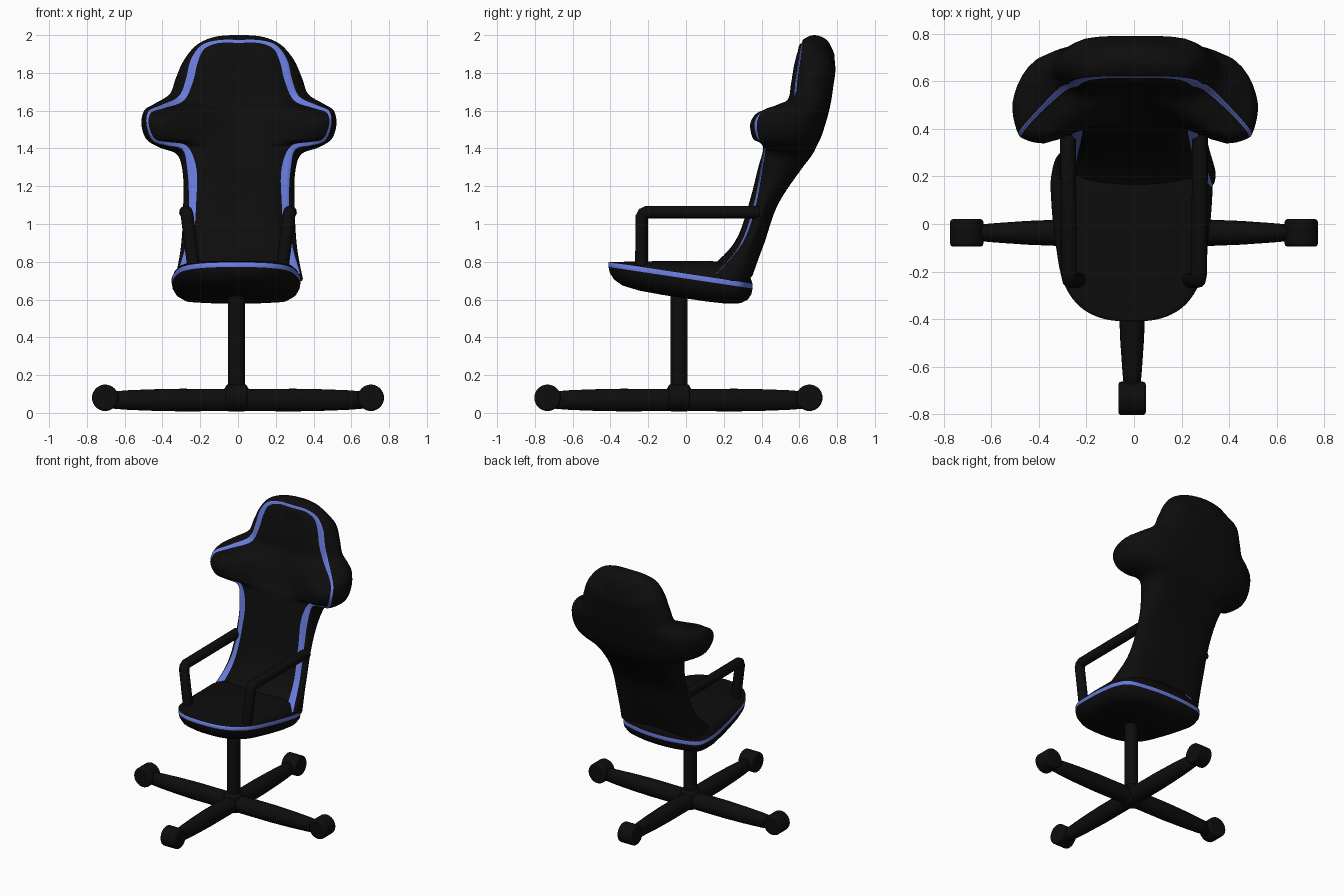
import bpy, bmesh, math
from mathutils import Vector as V

if "Cube" in bpy.data.objects:
    bpy.data.objects.remove(bpy.data.objects["Cube"])


def material(name, rgb):
    m = bpy.data.materials.new(name)
    m.diffuse_color = (*rgb, 1)
    m.use_nodes = True
    m.node_tree.nodes["Principled BSDF"].inputs["Base Color"].default_value = m.diffuse_color
    return m


BLACK = material("black", (0.004, 0.004, 0.004))
BLUE = material("blue", (0.14, 0.2, 0.72))


def spline(pts, n, first, last):
    """Centripetal Catmull-Rom through pts, n samples per span."""
    p = [first] + pts + [last]
    out = []
    for i in range(1, len(p) - 2):
        a, b, c, d = p[i - 1:i + 3]
        t = [0.0]
        for u, v in ((a, b), (b, c), (c, d)):
            t.append(t[-1] + max((v - u).length, 1e-4) ** 0.5)
        for k in range(n):
            s = t[1] + (t[2] - t[1]) * k / n
            mix = lambda u, v, i, j: u + (v - u) * ((s - t[i]) / (t[j] - t[i]))
            ab, bc, cd = mix(a, b, 0, 1), mix(b, c, 1, 2), mix(c, d, 2, 3)
            out.append(mix(mix(ab, bc, 0, 2), mix(bc, cd, 1, 3), 1, 2))
    return out + [pts[-1]]


def flip(p):
    return V((-p.x, p.y, p.z))


def sheet(name, rows, blue=(0, 0), mirror=True, loc=(0, 0, 0), rot=0):
    """Grid surface; cells in columns blue[0]..blue[1] are piping."""
    bm = bmesh.new()
    g = [[bm.verts.new(p) for p in r] for r in rows]
    for r0, r1 in zip(g, g[1:]):
        for j in range(len(r0) - 1):
            f = bm.faces.new((r0[j], r0[j + 1], r1[j + 1], r1[j]))
            f.material_index = int(blue[0] <= j < blue[1])
            f.smooth = True
    if mirror:
        geom = bmesh.ops.duplicate(bm, geom=bm.verts[:] + bm.edges[:] + bm.faces[:])["geom"]
        for v in geom:
            if isinstance(v, bmesh.types.BMVert):
                v.co.x *= -1
    bmesh.ops.remove_doubles(bm, verts=bm.verts[:], dist=0.0005)
    bmesh.ops.recalc_face_normals(bm, faces=bm.faces[:])
    me = bpy.data.meshes.new(name)
    bm.to_mesh(me)
    bm.free()
    ob = bpy.data.objects.new(name, me)
    bpy.context.collection.objects.link(ob)
    me.materials.append(BLACK)
    me.materials.append(BLUE)
    ob.location, ob.rotation_euler.z = loc, rot
    return ob


# Backrest: silhouette x,z / piping x,y,z / piping width, from top to bottom
EDGE = [(0, 2.0, 0, .62, 1.975, .016), (.13, 1.99, .12, .62, 1.972, .016),
        (.22, 1.95, .2, .615, 1.945, .025), (.29, 1.87, .255, .605, 1.87, .04),
        (.335, 1.77, .28, .59, 1.77, .04), (.365, 1.69, .315, .575, 1.68, .035),
        (.45, 1.635, .41, .48, 1.63, .02), (.5, 1.6, .48, .40, 1.595, .015),
        (.515, 1.53, .49, .375, 1.53, .012), (.49, 1.45, .455, .39, 1.44, .015),
        (.42, 1.405, .38, .41, 1.415, .02), (.33, 1.37, .30, .42, 1.395, .03),
        (.30, 1.29, .275, .405, 1.3, .048), (.295, 1.1, .265, .37, 1.1, .038),
        (.305, .9, .28, .30, .9, .038), (.335, .70, .325, .16, .735, .055)]
# Panel y / centre z / centre front y / centre back y
CENTRE = [(.60, 1.9, .59, .785), (.60, 1.87, .588, .787), (.59, 1.84, .58, .79),
          (.575, 1.8, .57, .79), (.56, 1.73, .56, .78), (.54, 1.66, .55, .77),
          (.44, 1.61, .53, .76), (.37, 1.57, .51, .75), (.34, 1.52, .49, .735),
          (.355, 1.46, .46, .715), (.39, 1.42, .43, .695), (.41, 1.37, .41, .67),
          (.385, 1.29, .385, .61), (.335, 1.1, .335, .485), (.265, .9, .255, .415),
          (.12, .74, .10, .355)]
ctrl = []
for i, ((w, wz, sx, sy, sz, wd), (py, zc, yf, yb)) in enumerate(zip(EDGE, CENTRE)):
    a, b = EDGE[max(i - 1, 0)], EDGE[min(i + 1, len(EDGE) - 1)]
    tan = V((b[2] - a[2], b[4] - a[4])).normalized() if i else V((1, 0))
    ix, iz = sx + tan.y * wd, sz - tan.x * wd
    by = yb - 0.18 * w * w - (0.04 if i < 3 else 0.01)
    ctrl.append([V((0, yf, zc)), V((ix * .8, py, iz + (zc - iz) * .2)),
                 V((ix, sy + (py - sy) * .35, iz)), V((sx, sy, sz)),
                 V((w, sy + (by - sy) * .45, wz)),
                 V((w * .82, by, wz + (zc - wz) * .25)), V((0, yb, zc))])
cols = [spline(list(c), 5, flip(c[1]), c[-1] * 2 - c[-2]) for c in zip(*ctrl)]
rows = [spline(list(r), 5, flip(r[1]), flip(r[-2])) for r in zip(*cols)]
sheet("backrest", rows, blue=(10, 15), loc=(.005, 0, 0))

# Seat: half outline in plan, domed above the piping and bowl-shaped below
OUT = [(0, -.41), (.13, -.395), (.22, -.345), (.285, -.25), (.32, -.08),
       (.338, .1), (.338, .2), (.305, .295), (.17, .338), (0, .352)]
out = [V((x, y, 0)) for x, y in OUT]
out = spline(out, 5, flip(out[1]), flip(out[-2]))
RINGS = [(0, 1), (.4, 1), (.7, .93), (.87, .7), (.96, .35), (1, 0), (1, -.026),
         (.985, -.055), (.93, -.088), (.82, -.113), (.6, -.127), (.3, -.131), (0, -.131)]
rows = []
for p in out:
    row = []
    for s, h in RINGS:
        y = p.y * s
        z = .737 - .15 * y
        row.append(V((p.x * s, y, z + (h * (.066 + .15 * y) if h > 0 else h))))
    rows.append(row)
sheet("seat", rows, blue=(5, 6), loc=(-.01, 0, 0))

# Armrests: bent tubes from seat to backrest
for side, name in ((1, "right_armrest"), (-1, "left_armrest")):
    cu = bpy.data.curves.new(name, "CURVE")
    cu.dimensions = "3D"
    cu.bevel_depth, cu.bevel_resolution, cu.use_fill_caps = .034, 4, True
    path = [(.232, -.235, .75), (.268, -.235, 1.035), (.271, -.225, 1.055),
            (.274, -.205, 1.063), (.278, .39, 1.063)]
    sp = cu.splines.new("POLY")
    sp.points.add(len(path) - 1)
    for q, (x, y, z) in zip(sp.points, path):
        q.co = (side * x, y, z, 1)
    sp.use_smooth = True
    cu.materials.append(BLACK)
    bpy.context.collection.objects.link(bpy.data.objects.new(name, cu))

# Base: hub, gas column, four tapered legs with casters
CX, CY = -.008, -.037


def cylinder(name, r, depth, loc, rot=(0, 0, 0), bevel=.012):
    bpy.ops.mesh.primitive_cylinder_add(vertices=32, radius=r, depth=depth,
                                        location=loc, rotation=rot)
    ob = bpy.context.object
    ob.name = name
    ob.data.materials.append(BLACK)
    b = ob.modifiers.new("bevel", "BEVEL")
    b.width, b.segments = bevel, 3
    bpy.ops.object.shade_smooth_by_angle(angle=math.radians(40))
    return ob


cylinder("column", .045, .56, (CX, CY, .36))
cylinder("hub", .066, .14, (CX, CY, .077), bevel=.03)

# Leg stations: distance, half width, half height
LEG = [(0, .06, .058), (.3, .056, .06), (.45, .05, .057), (.58, .041, .052),
       (.68, .032, .044), (.69, 0, 0)]
leg_rows = [[V((d, a * math.cos(t), .068 + b * math.sin(t)))
             for t in (math.tau * k / 24 for k in range(25))] for d, a, b in LEG]
for i, name in enumerate(("right", "back", "left", "front")):
    ang = i * math.pi / 2
    cx = 0 if i % 2 == 0 else CX
    sheet(name + "_leg", leg_rows, mirror=False, loc=(cx, CY, 0), rot=ang)
    cylinder(name + "_caster", .07, .115,
             (cx + .703 * math.cos(ang), CY + .693 * math.sin(ang) - .003 * (i % 2), .08),
             (math.pi / 2, 0, ang))
